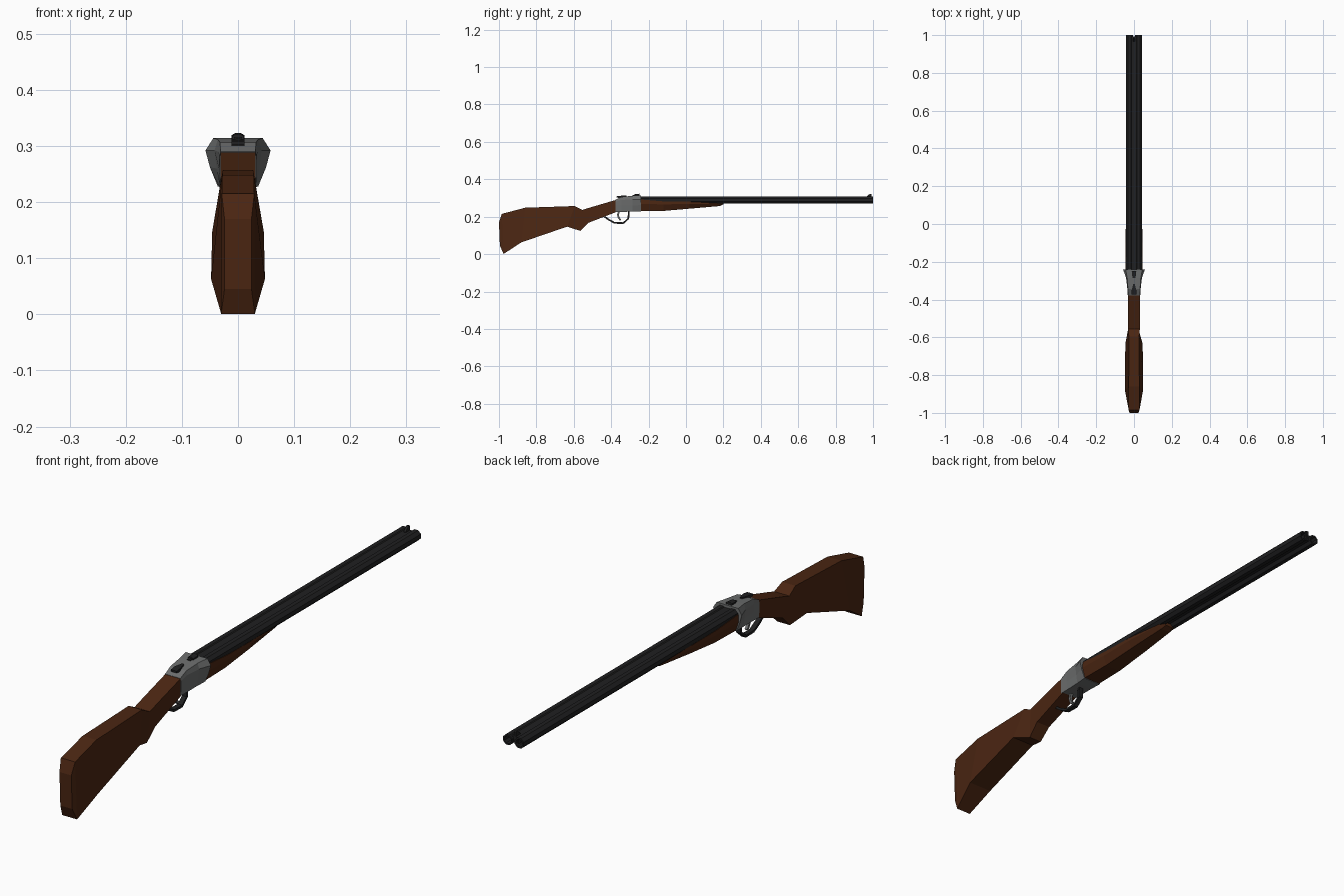
import bpy, bmesh, math
from mathutils import Vector

if "Cube" in bpy.data.objects:
    bpy.data.objects.remove(bpy.data.objects["Cube"])


def material(name, rgb):
    m = bpy.data.materials.new(name)
    m.diffuse_color = (*rgb, 1)
    m.use_nodes = True
    m.node_tree.nodes["Principled BSDF"].inputs["Base Color"].default_value = m.diffuse_color
    return m


WOOD = material("dark_wood", (0.07, 0.019, 0.006))
STEEL = material("grey_steel", (0.15, 0.155, 0.155))
BLACK = material("black_metal", (0.0145, 0.0145, 0.0152))


def loft(name, rings, mat):
    """Skin a list of equal-length point rings and cap both ends."""
    bm = bmesh.new()
    vs = [[bm.verts.new(p) for p in r] for r in rings]
    n = len(vs[0])
    for a, b in zip(vs, vs[1:]):
        for i in range(n):
            j = (i + 1) % n
            bm.faces.new((a[i], a[j], b[j], b[i]))
    bm.faces.new(vs[0])
    bm.faces.new(vs[-1][::-1])
    bmesh.ops.recalc_face_normals(bm, faces=bm.faces)
    me = bpy.data.meshes.new(name)
    bm.to_mesh(me)
    bm.free()
    me.materials.append(mat)
    ob = bpy.data.objects.new(name, me)
    bpy.context.collection.objects.link(ob)
    return ob


def sym(half):
    """Mirror a half ring of (x, y, z) points, listed top to bottom."""
    return list(half) + [(-x, y, z) for x, y, z in reversed(half)]


def section(y, half):
    return sym([(x, y, z) for x, z in half])


def box(name, x, y0, y1, z0, z1, mat):
    return loft(name, [section(y, [(x, z1), (x, z0)]) for y in (y0, y1)], mat)


def ribbon(name, path, w, t, mat):
    """Flat strip following a (y, z) path."""
    pts = [Vector(p) for p in path]
    rings = []
    for i, p in enumerate(pts):
        d = (pts[min(i + 1, len(pts) - 1)] - pts[max(i - 1, 0)]).normalized()
        n = Vector((-d.y, d.x)) * t / 2
        a, b = p + n, p - n
        rings.append(sym([(w, a.x, a.y), (w, b.x, b.y)]))
    return loft(name, rings, mat)


# Shoulder stock: (y, z, half width) of the top edge, then of the bottom edge
stock = [
    (-1.0, .17, .024, -.995, .045, .024),
    (-.985, .215, .029, -.975, .001, .03),
    (-.86, .248, .028, -.88, .063, .048),
    (-.595, .257, .027, -.635, .147, .046),
    (-.555, .236, .031, -.565, .124, .026),
    (-.51, .25, .031, -.52, .168, .029),
    (-.35, .297, .031, -.36, .23, .031),
]
loft("stock", [sym([(wt, yt, zt), (wb, yb, zb)])
               for yt, zt, wt, yb, zb, wb in stock], WOOD)

# Receiver, flaring out towards the barrels
loft("receiver", [
    section(-.378, [(.031, .29), (.033, .28), (.033, .26), (.032, .226)]),
    section(-.345, [(.032, .306), (.035, .29), (.034, .26), (.032, .226)]),
    section(-.285, [(.036, .312), (.042, .292), (.038, .26), (.033, .227)]),
    section(-.24, [(.044, .314), (.058, .292), (.05, .262), (.036, .228)]),
], STEEL)

# Fore-end under the barrels
loft("fore_end", [
    section(-.242, [(.044, .292), (.046, .268), (.034, .23)]),
    section(-.12, [(.044, .282), (.045, .266), (.032, .231)]),
    section(.02, [(.042, .28), (.043, .268), (.028, .243)]),
    section(.18, [(.034, .279), (.032, .27), (.02, .257)]),
    section(.2, [(.026, .278), (.024, .272), (.014, .266)]),
], WOOD)


# Twin eight-sided barrels with hollow muzzles
def circle(cx, y, r):
    return [(cx + r * math.cos(math.pi * (i + .5) / 4), y,
             .2885 + r * math.sin(math.pi * (i + .5) / 4)) for i in range(8)]


for side, cx in (("left", -.0235), ("right", .0235)):
    loft(side + "_barrel", [circle(cx, -.245, .02), circle(cx, 1, .02),
                            circle(cx, 1, .014), circle(cx, .93, .014)], BLACK)
box("barrel_rib", .016, -.245, .992, .28, .304, BLACK)

# Front bead
loft("front_sight", [
    section(.965, [(.004, .306), (.004, .302)]),
    section(.983, [(.004, .323), (.004, .302)]),
    section(.992, [(.004, .32), (.004, .302)]),
], BLACK)

# Rear sight and opening lever on top of the receiver
box("rear_sight_base", .007, -.285, -.25, .308, .316, BLACK)
loft("rear_sight_head", [
    section(-.275, [(.005, .321), (.011, .317), (.011, .311), (.006, .309)]),
    section(-.248, [(.005, .323), (.012, .319), (.012, .311), (.006, .309)]),
], BLACK)
loft("opening_lever", [
    section(-.372, [(.012, .309), (.012, .302)]),
    section(-.35, [(.012, .312), (.012, .3)]),
    section(-.318, [(.004, .313), (.004, .304)]),
], BLACK)

# Trigger guard and trigger
ribbon("trigger_guard", [(-.435, .2), (-.415, .185), (-.382, .167), (-.335, .166),
                         (-.308, .19), (-.306, .23)], .009, .009, BLACK)
ribbon("trigger", [(-.358, .23), (-.364, .21), (-.36, .195), (-.35, .182)],
       .005, .009, STEEL)
